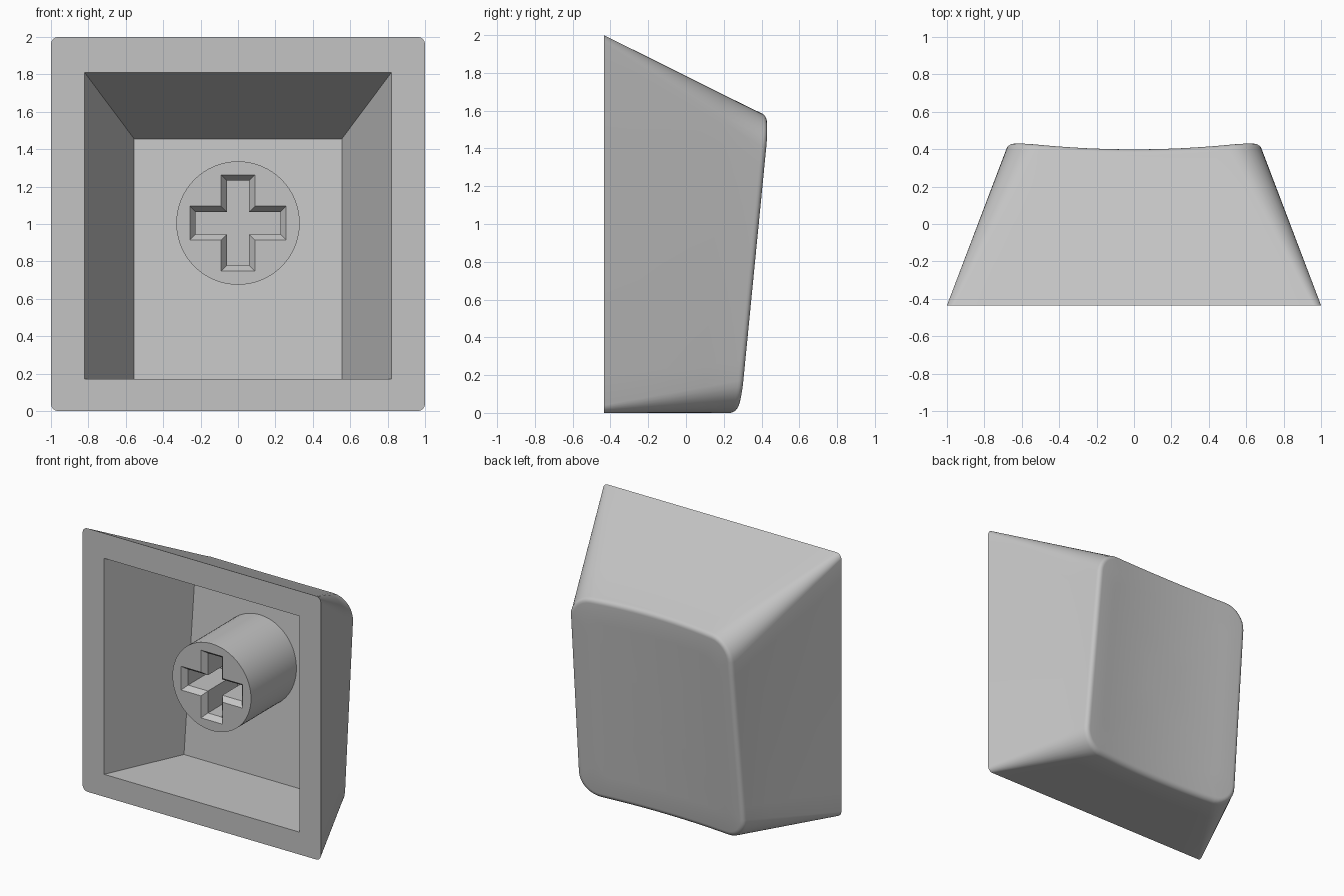
import bpy, bmesh, math
from mathutils import Vector

if "Cube" in bpy.data.objects:
    bpy.data.objects.remove(bpy.data.objects["Cube"], do_unlink=True)

FRONT = -0.435          # plane of the open rim
REAR_Z = 1.57           # upper end of the dished face

grey = bpy.data.materials.new("light_grey_plastic")
grey.use_nodes = True
color = (0.55, 0.55, 0.55, 1)
grey.diffuse_color = color
grey.node_tree.nodes["Principled BSDF"].inputs["Base Color"].default_value = color


def finish(name, bm):
    bmesh.ops.recalc_face_normals(bm, faces=bm.faces)
    mesh = bpy.data.meshes.new(name)
    bm.to_mesh(mesh)
    bm.free()
    mesh.materials.append(grey)
    obj = bpy.data.objects.new(name, mesh)
    bpy.context.collection.objects.link(obj)
    return obj


def select(obj):
    bpy.ops.object.select_all(action='DESELECT')
    obj.select_set(True)
    bpy.context.view_layer.objects.active = obj


def loft(bm, rings):
    loops = [[bm.verts.new(p) for p in ring] for ring in rings]
    for a, b in zip(loops, loops[1:]):
        for i in range(len(a)):
            j = (i + 1) % len(a)
            bm.faces.new((a[i], a[j], b[j], b[i]))
    return loops


def carve(obj, cutter):
    cutter.hide_render = True
    mod = obj.modifiers.new("carve", 'BOOLEAN')
    mod.operation = 'DIFFERENCE'
    mod.solver = 'EXACT'
    mod.object = cutter
    select(obj)
    bpy.ops.object.modifier_apply(modifier=mod.name)
    bpy.data.objects.remove(cutter, do_unlink=True)


def rounded_rect(half, z0, z1, r, arc=8, side=12):
    """Outline as (x, z) pairs with subdivided sides."""
    corners = [(half - r, z1 - r), (r - half, z1 - r), (r - half, z0 + r), (half - r, z0 + r)]
    arcs = []
    for k, (cx, cz) in enumerate(corners):
        angles = [math.pi / 2 * (k + i / arc) for i in range(arc + 1)]
        arcs.append([Vector((cx + r * math.cos(a), cz + r * math.sin(a))) for a in angles])
    pts = []
    for k in range(4):
        end, start = arcs[k][-1], arcs[(k + 1) % 4][0]
        pts += arcs[k] + [end.lerp(start, i / side) for i in range(1, side)]
    return pts


def dish_drop(x):
    return 0.04 * (1 - (x / 0.65) ** 2)


def face_ring(inset, drop, scale=1.0):
    """Ring on the tilted, dished face."""
    ring = []
    for x, z in rounded_rect(0.682 - inset, inset, REAR_Z + 0.01 - inset, 0.17 - inset):
        x *= scale * (1 + 0.035 * (1 - z / REAR_Z))
        mid = REAR_Z / 2
        z = mid + (z - mid) * scale
        dip = dish_drop(x)
        y = 0.285 + 0.1 * z - dip - drop
        ring.append(Vector((x, y, z + 0.5 * dip * max(0, z / REAR_Z))))
    return ring


# Outer body: tapered walls, softened edge, dished face
base = [Vector((x, FRONT, z)) for x, z in rounded_rect(1, 0, 2, 0.04)]
FILLET = 0.04
edge = []
for deg in (10, 26, 42, 58, 74, 90):
    a = math.radians(deg)
    edge.append(face_ring(FILLET * (1 - math.cos(a)), FILLET * (1 - math.sin(a))))
walls = [[p.lerp(q, t) for p, q in zip(base, edge[0])] for t in (0, 0.25, 0.5, 0.75)]
inner = [face_ring(FILLET, 0, s) for s in (0.8, 0.6, 0.4, 0.2)]
bm = bmesh.new()
loops = loft(bm, walls + edge + inner)
bm.faces.new(loops[0])
bm.faces.new(loops[-1])
cap = finish("cap_shell", bm)


# Hollow: three sloped walls, flat lower wall, tilted floor
def floor_y(z):
    return 0.145 + 0.1 * (z - 0.17)


def hollow_ring(half, z0, z1, depth):
    return [(x, depth(z), z) for x, z in ((-half, z0), (half, z0), (half, z1), (-half, z1))]


bm = bmesh.new()
loops = loft(bm, [hollow_ring(0.86, 0.17, 1.86, lambda z: FRONT - 0.1),
                  hollow_ring(0.82, 0.17, 1.81, lambda z: FRONT),
                  hollow_ring(0.555, 0.17, 1.455, floor_y)])
bm.faces.new(loops[0])
bm.faces.new(loops[-1])
carve(cap, finish("hollow_cutter", bm))

# Round stem rising from the floor
STEM_FRONT = -0.315
bm = bmesh.new()
circle = [(0.33 * math.cos(a), 1.005 + 0.33 * math.sin(a))
          for a in (math.tau * i / 64 for i in range(64))]
loops = loft(bm, [[(x, STEM_FRONT, z) for x, z in circle],
                  [(x, floor_y(z) + 0.01, z) for x, z in circle]])
bm.faces.new(loops[0])
bm.faces.new(loops[-1])
stem = finish("stem", bm)


# Cross-shaped socket with chamfered mouth
def cross(y, inset):
    a, b = 0.09 - inset, 0.257 - inset
    quarter = [(b, -a), (b, a), (a, a)]
    pts = []
    for _ in range(4):
        pts += [(x, y, 1.005 + z) for x, z in quarter]
        quarter = [(-z, x) for x, z in quarter]
    return pts


bm = bmesh.new()
loops = loft(bm, [cross(STEM_FRONT - 0.05, 0), cross(STEM_FRONT, 0),
                  cross(STEM_FRONT + 0.04, 0.03), cross(0.08, 0.03)])
bm.faces.new(loops[0])
bm.faces.new(loops[-1])
carve(stem, finish("socket_cutter", bm))

for obj in (cap, stem):
    select(obj)
    bpy.ops.object.shade_smooth_by_angle(angle=math.radians(30))
